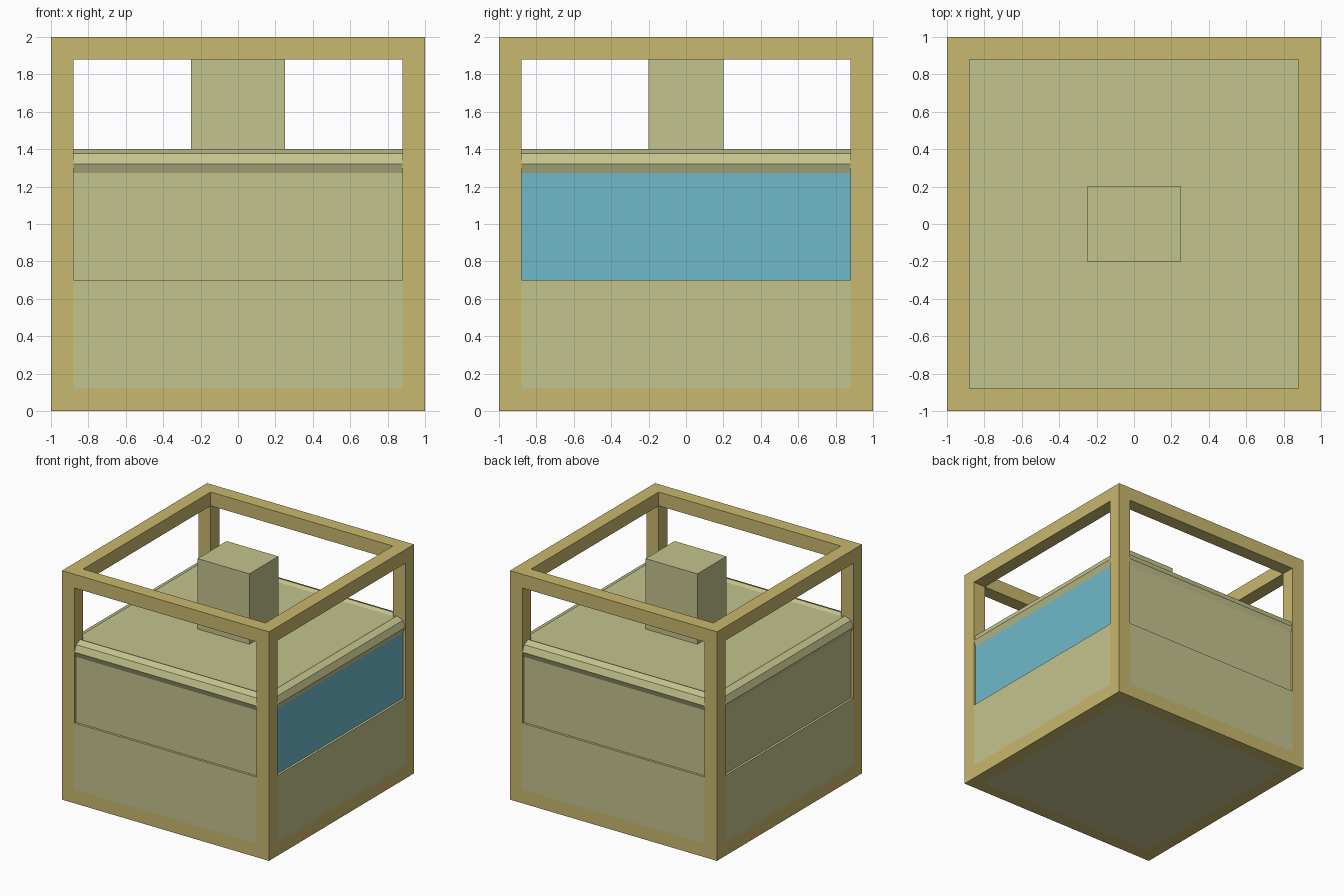
import bpy, bmesh, math
from mathutils import Matrix

if "Cube" in bpy.data.objects:
    bpy.data.objects.remove(bpy.data.objects["Cube"])


def srgb(r, g, b):
    lin = [((c / 255 + 0.055) / 1.055) ** 2.4 for c in (r, g, b)]
    return (*lin, 1.0)


def material(name, rgb):
    m = bpy.data.materials.new(name)
    m.diffuse_color = srgb(*rgb)
    m.use_nodes = True
    m.node_tree.nodes["Principled BSDF"].inputs["Base Color"].default_value = m.diffuse_color
    return m


TAN = material("tan_wood", (201, 184, 110))
PALE = material("pale_olive", (196, 196, 142))
BLUE = material("sky_blue", (112, 185, 202))


def finish(name, bm, *mats):
    me = bpy.data.meshes.new(name)
    bm.to_mesh(me)
    bm.free()
    for m in mats:
        me.materials.append(m)
    ob = bpy.data.objects.new(name, me)
    bpy.context.collection.objects.link(ob)
    return ob


def box(name, x, y, z, *mats):
    """Box from (low, high) ranges on each axis."""
    bm = bmesh.new()
    bmesh.ops.create_cube(bm, size=1)
    for v in bm.verts:
        for i, (lo, hi) in enumerate((x, y, z)):
            v.co[i] = hi if v.co[i] > 0 else lo
    return finish(name, bm, *mats)


I = 0.88                      # inner half width of the frame
INNER, FULL = (-I, I), (-1, 1)
ENDS = ((-1, -I), (I, 1))

# Open cube frame: posts, then top and bottom rails
for x in ENDS:
    for y in ENDS:
        box("corner_post", x, y, (0, 2), TAN)
for z in ((0, 0.12), (1.88, 2)):
    for e in ENDS:
        box("rail_across", INNER, e, z, TAN)
        box("rail_along", e, INNER, z, TAN)

# Lower body, flush with the frame on the sides and underneath
box("base_front_back", INNER, FULL, (0.12, 0.7), PALE)
box("base_sides", FULL, INNER, (0.12, 0.7), PALE)
box("base_floor", INNER, INNER, (0, 0.6), PALE)

# Upper body, slightly recessed, with a blue right wall
W = (-0.98, 0.98)
upper = box("upper_walls", W, W, (0.6, 1.3), PALE, BLUE)
for p in upper.data.polygons:
    p.material_index = int(p.normal.x > 0.9)

# Roof slab and chimney
box("roof", (-0.92, 0.92), (-0.92, 0.92), (1.25, 1.385), PALE)
box("chimney", (-0.25, 0.25), (-0.2, 0.2), (1.38, 2), PALE)

# Eight-sided rounded moulding along each roof edge
for k in range(4):
    bm = bmesh.new()
    bmesh.ops.create_cone(bm, cap_ends=True, segments=8, radius1=0.08,
                          radius2=0.08, depth=1.9)
    lay = Matrix.Rotation(math.pi / 2, 4, 'Y')
    place = Matrix.Translation((0, -0.92, 1.32))
    turn = Matrix.Rotation(k * math.pi / 2, 4, 'Z')
    bmesh.ops.transform(bm, matrix=turn @ place @ lay, verts=bm.verts)
    finish("roof_edge_moulding", bm, PALE)
